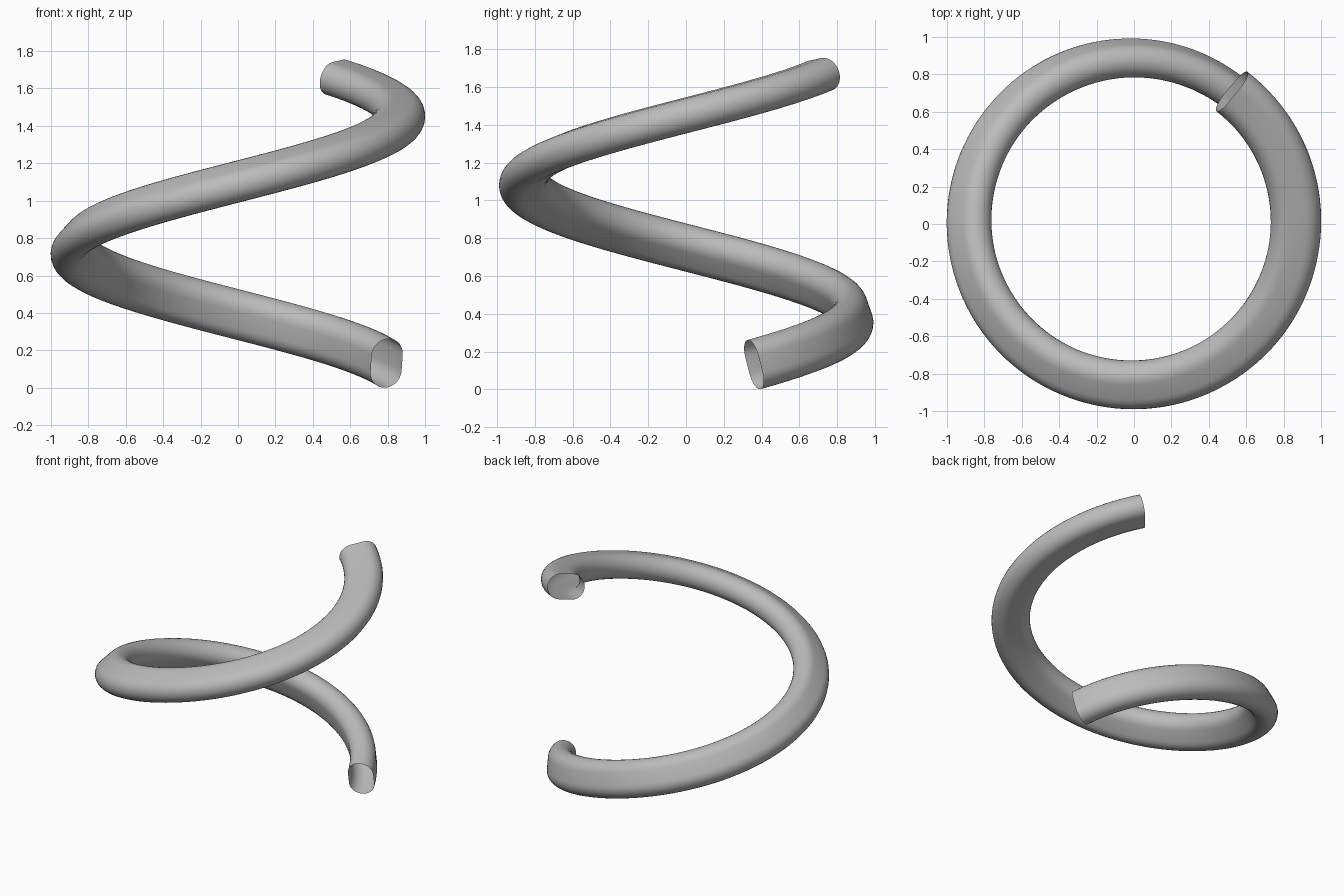
import bpy, bmesh, math
from mathutils import Vector

if "Cube" in bpy.data.objects:
    bpy.data.objects.remove(bpy.data.objects["Cube"])

# Helix dimensions
RADIUS = 0.874
CENTRE = Vector((-0.008, 0.014, 0.131))
START, SWEEP = math.radians(23.3), math.radians(389.3)
RISE = 1.415 / math.tau              # height per radian
ROUND, STRAIGHT = 0.09, 0.045        # slot section: cap radius, half straight length
STEPS, ARC = 160, 14

mat = bpy.data.materials.new("plain grey")
mat.diffuse_color = (0.5, 0.5, 0.5, 1)
mat.use_nodes = True
mat.node_tree.nodes["Principled BSDF"].inputs["Base Color"].default_value = mat.diffuse_color


def slot_profile():
    """Closed slot outline, long axis along v."""
    pts = []
    for side in (0, 1):
        for i in range(ARC + 1):
            a = math.pi * (side + i / ARC)
            shift = STRAIGHT if side == 0 else -STRAIGHT
            pts.append((ROUND * math.cos(a), ROUND * math.sin(a) + shift))
    return pts


# Sweep the slot along the helix; the section rolls inward with the torsion
pitch = math.atan2(RISE, RADIUS)
profile = slot_profile()
bm = bmesh.new()
rings = []
for s in range(STEPS + 1):
    turn = SWEEP * s / STEPS
    a = START + turn
    inward = Vector((-math.cos(a), -math.sin(a), 0))
    tangent = Vector((-math.sin(a) * RADIUS, math.cos(a) * RADIUS, RISE)).normalized()
    up = tangent.cross(inward)
    roll = math.radians(2) + turn * math.sin(pitch)
    v = up * math.cos(roll) + inward * math.sin(roll)
    u = v.cross(tangent)
    p = CENTRE - inward * RADIUS + Vector((0, 0, RISE * turn))
    rings.append([bm.verts.new(p + u * x + v * y) for x, y in profile])

# Open-ended tube wall
n = len(profile)
for r0, r1 in zip(rings, rings[1:]):
    for i in range(n):
        j = (i + 1) % n
        bm.faces.new((r0[i], r0[j], r1[j], r1[i])).smooth = True
bm.normal_update()

# Make the wall face outward
f = next(iter(bm.faces))
mid = sum((w.co for w in rings[0]), Vector()) / n
if f.normal.dot(f.calc_center_median() - mid) < 0:
    bmesh.ops.reverse_faces(bm, faces=bm.faces[:])

mesh = bpy.data.meshes.new("spiral_tube")
bm.to_mesh(mesh)
bm.free()
mesh.materials.append(mat)
tube = bpy.data.objects.new("spiral_tube", mesh)
bpy.context.collection.objects.link(tube)
